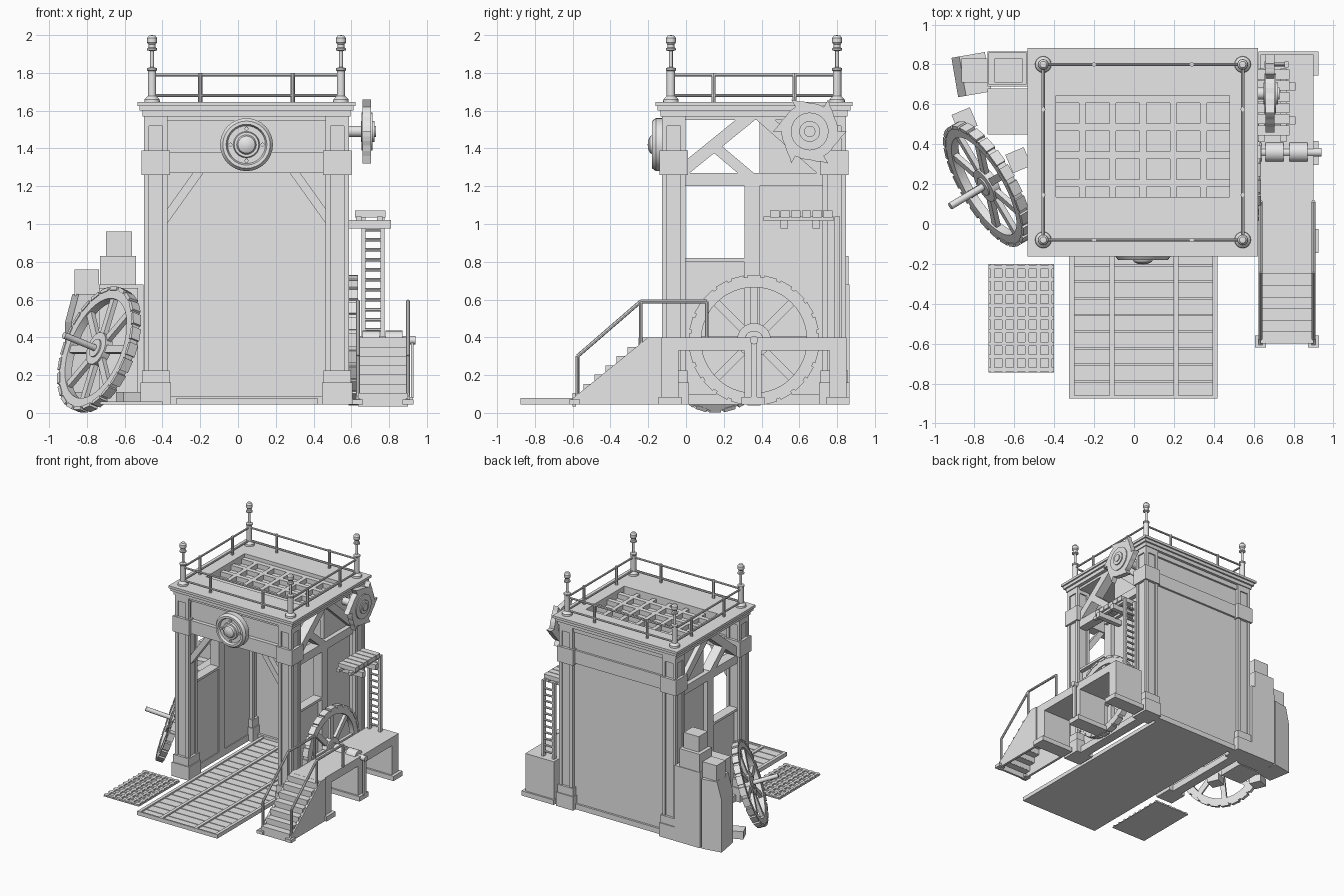
import bpy
import bmesh
from math import pi, cos, sin, radians
from mathutils import Matrix, Vector

default_cube = bpy.data.objects.get("Cube")
if default_cube:
    bpy.data.objects.remove(default_cube, do_unlink=True)

grey = bpy.data.materials.new("plain_grey")
grey.use_nodes = True
grey.diffuse_color = (.8, .8, .8, 1)
grey.node_tree.nodes["Principled BSDF"].inputs["Base Color"].default_value = grey.diffuse_color

# Tower centre, ground level and side-facing plane (local x, y, z become y, z, x)
CX, CY, GROUND = .045, .36, .045
SIDE = Matrix(((0, 0, 1, 0), (1, 0, 0, 0), (0, 1, 0, 0), (0, 0, 0, 1)))
FRONT = Matrix(((1, 0, 0, 0), (0, 0, 1, 0), (0, 1, 0, 0), (0, 0, 0, 1)))


def finish(name, bm, matrix=None, smooth=False):
    bmesh.ops.remove_doubles(bm, verts=bm.verts, dist=1e-5)
    if matrix:
        bm.transform(matrix)
    bmesh.ops.recalc_face_normals(bm, faces=bm.faces)
    mesh = bpy.data.meshes.new(name)
    bm.to_mesh(mesh)
    bm.free()
    mesh.materials.append(grey)
    if smooth:
        mesh.shade_smooth()
        mesh.set_sharp_from_angle(angle=radians(35))
    obj = bpy.data.objects.new(name, mesh)
    bpy.context.collection.objects.link(obj)
    return obj


def box(name, xs, ys, zs, matrix=None):
    bm = bmesh.new()
    bmesh.ops.create_cube(bm, size=1)
    for v in bm.verts:
        v.co = [lo + (hi - lo) * (c + .5) for (lo, hi), c in zip((xs, ys, zs), v.co)]
    return finish(name, bm, matrix)


def around(centre, half):
    return (centre - half, centre + half)


def frame_at(origin, axis):
    turn = Vector(axis).to_track_quat('Z', 'Y').to_matrix().to_4x4()
    return Matrix.Translation(origin) @ turn


def lathe(name, profile, matrix, segments=24):
    """Revolve a closed (radius, height) profile around local z."""
    bm = bmesh.new()
    rings = []
    for i in range(segments):
        a = 2 * pi * i / segments
        rings.append([bm.verts.new((r * cos(a), r * sin(a), h)) for r, h in profile])
    for i in range(segments):
        a, b = rings[i - 1], rings[i]
        for j in range(len(profile)):
            bm.faces.new((a[j - 1], a[j], b[j], b[j - 1]))
    return finish(name, bm, matrix, smooth=True)


def rod(name, start, end, radius, segments=12):
    axis = Vector(end) - Vector(start)
    profile = [(0, 0), (radius, 0), (radius, axis.length), (0, axis.length)]
    return lathe(name, profile, frame_at(start, axis), segments)


def prism(name, points, depth, matrix):
    """Extrude a flat outline along local z."""
    bm = bmesh.new()
    face = bm.faces.new([bm.verts.new((x, y, depth[0])) for x, y in points])
    new = bmesh.ops.extrude_face_region(bm, geom=[face])["geom"]
    verts = [g for g in new if isinstance(g, bmesh.types.BMVert)]
    bmesh.ops.translate(bm, verts=verts, vec=(0, 0, depth[1] - depth[0]))
    return finish(name, bm, matrix)


def strut(name, start, end, width, depth, plane):
    """Flat timber between two points of a plane."""
    a, b = Vector(start), Vector(end)
    side = (b - a).orthogonal().normalized() * width / 2
    return prism(name, [a + side, b + side, b - side, a - side], depth, plane)


def border(name, outer, inner, zs):
    """Rectangular ring around the tower centre."""
    (ox, oy), (ix, iy) = outer, inner
    for s in (-1, 1):
        box(name + "_side", sorted((CX + s * ix, CX + s * ox)), around(CY, oy), zs)
        box(name + "_end", around(CX, ix), sorted((CY + s * iy, CY + s * oy)), zs)


def wheel(name, matrix):
    radius, thick = .335, .022
    lathe(name + "_rim", [(.28, -thick), (radius, -thick), (radius, thick), (.28, thick)], matrix, 48)
    lathe(name + "_hub", [(0, -.03), (.05, -.03), (.05, -thick), (.09, -thick), (.09, thick),
                          (.05, thick), (.05, .03), (0, .03)], matrix)
    for i in range(8):
        turn = matrix @ Matrix.Rotation(pi * i / 4, 4, 'Z')
        box(name + "_spoke", (.06, .29), around(0, .02), around(0, .013), turn)
    for i in range(24):
        turn = matrix @ Matrix.Rotation(pi * i / 12, 4, 'Z')
        box(name + "_cleat", (radius - .01, radius + .01), around(0, .034), around(0, .026), turn)


# Corner columns, caps, plinths and finials
for sx in (-1, 1):
    for sy in (-1, 1):
        x, y = CX + sx * .48, CY + sy * .425
        for part, half, zs in (("column", .052, (GROUND, 1.58)), ("column_cap", .075, (1.26, 1.39)),
                               ("column_plinth", .08, (GROUND, .16)), ("column_foot", .072, (.16, .225)),
                               ("column_head", .062, (1.52, 1.58))):
            box(part, around(x, half), around(y, half), zs)
        for dx in (-1, 1):
            for dy in (-1, 1):
                box("column_edge", around(x + dx * .049, .013), around(y + dy * .049, .013), (GROUND, 1.58))
        post = [(0, 0), (.042, 0), (.04, .02), (.022, .038), (.022, .17), (.027, .175), (.027, .185),
                (.01, .19), (.01, .275), (.026, .28), (.026, .29), (.018, .295), (.018, .31), (.026, .32),
                (.026, .345), (.016, .358), (0, .36)]
        lathe("finial", post, Matrix.Translation((CX + sx * .5, CY + sy * .44, 1.64)), 16)

# Stepped cornice with sunken lattice roof
WELL = (.435, .285)
for half, zs in (((.578, .522), (1.625, 1.645)), ((.566, .51), (1.6, 1.625)), ((.55, .495), (1.57, 1.6))):
    border("cornice", half, WELL, zs)
box("roof_floor", around(CX, .5), around(CY, .45), (1.55, 1.575))
y0 = CY + .055
for half, zs in ((.285, (1.57, 1.615)),):
    for i in range(5):
        box("lattice_bar", around(CX + (i - 2) * .152, .017), around(CY, half), zs)
    for i in range(4):
        box("lattice_crossbar", around(CX, WELL[0]), around(y0 + (i - 1.5) * .14, .019), zs)
box("roof_apron", around(CX, WELL[0]), (CY - .285, CY - .225), (1.57, 1.645))

# Roof railing
for z in (1.68, 1.79):
    for s in (-1, 1):
        rod("roof_rail", (CX - .5, CY + s * .44, z), (CX + .5, CY + s * .44, z), .008, 8)
        rod("roof_rail", (CX + s * .5, CY - .44, z), (CX + s * .5, CY + .44, z), .008, 8)
for s in (-1, 1):
    for t in (-1, 1):
        rod("rail_post", (CX + t * .245, CY + s * .44, 1.64), (CX + t * .245, CY + s * .44, 1.8), .011, 8)
        rod("rail_post", (CX + s * .5, CY + t * .215, 1.64), (CX + s * .5, CY + t * .215, 1.8), .011, 8)

# Back wall, front header and knee braces
SPAN = around(CX, .43)
box("back_wall", SPAN, (.79, .815), (GROUND, 1.57))
for zs in ((1.27, 1.38), (1.53, 1.58), (GROUND, .09)):
    box("back_band", SPAN, (.77, .832), zs)
box("front_panel", SPAN, (-.08, -.05), (1.36, 1.57))
for zs in ((1.27, 1.38), (1.545, 1.58)):
    box("front_band", SPAN, (-.112, -.03), zs)
for s in (-1, 1):
    for depth in ((-.09, -.04), (.74, .79)):
        strut("knee_brace", (CX + s * .435, 1.02), (CX + s * .235, 1.3), .045, depth, FRONT)

# Side walls and trusses
for s in (-1, 1):
    x = CX + s * .48
    wide, thin = around(x, .04), around(x - s * .015, .018)
    box("side_beam", wide, (-.01, .73), (1.2, 1.27))
    box("side_top_beam", wide, (-.01, .73), (1.55, 1.58))
    box("side_sill", wide, (-.01, .73), (GROUND, .1))
    box("low_wall", thin, (-.01, .33), (GROUND, .81))
    box("low_wall_ledge", wide, (-.01, .33), (.8, .82))
    box("side_post", wide, (.31, .39), (GROUND, 1.22))
    box("tall_wall", thin, (.39, .73), (GROUND, 1.57))
    strut("truss_long", (-.02, 1.28), (.35, 1.58), .065, wide, SIDE)
    strut("truss_back", (.39, 1.58), (.73, 1.28), .065, wide, SIDE)
    strut("truss_short", (.15, 1.41), (.34, 1.25), .055, wide, SIDE)

# Round front emblem
emblem = frame_at((CX, -.1, 1.42), (0, -1, 0))
lathe("emblem", [(0, 0), (.125, 0), (.14, .015), (.14, .06), (.125, .08), (.108, .08), (.1, .06),
                 (.07, .06), (.065, .075), (.052, .075), (.045, .09), (.025, .1), (0, .103)], emblem, 32)
for i in range(4):
    a = pi * i / 2
    rod("emblem_bolt", emblem @ Vector((.085 * cos(a), .085 * sin(a), .05)),
        emblem @ Vector((.085 * cos(a), .085 * sin(a), .072)), .011, 8)

# Ratchet gear on its shaft
outline = []
for i in range(36):
    a = -2 * pi * i / 36
    if i % 6 == 0:
        outline.append((.15 * cos(a), .15 * sin(a)))
    r = .195 if i % 6 == 0 else .15 + .03 * max(0, 3 - i % 6) / 3
    outline.append((r * cos(a), r * sin(a)))
prism("ratchet_gear", outline, (.66, .705), Matrix.Translation((0, .655, 1.49)) @ SIDE)
gear = (.655, 1.49)
for radius, start, end in ((.03, .5, .73), (.055, .65, .722), (.1, .655, .713)):
    rod("gear_shaft", (start, *gear), (end, *gear), radius, 24)

# High plank platform and ladder
for i in range(6):
    box("platform_plank", (.62, .78), around(.47 + i * .056, .025), (1.035, 1.072))
for x in (.64, .75):
    box("platform_bearer", around(x, .015), (.41, .78), (1.015, 1.04))
for y in (.52, .69):
    box("platform_joist", (.58, .81), around(y, .02), (.975, 1.02))
for x in (.665, .765):
    box("ladder_rail", around(x, .01), around(.8, .015), (.4, 1.04))
for i in range(11):
    rod("ladder_rung", (.665, .8, .44 + i * .053), (.765, .8, .44 + i * .053), .009, 8)

# Side walkway with legs, stairs and handrails
WALK = (.635, .9)
box("walkway_deck", WALK, (-.2, .85), (.33, .4))
for y in (-.085, .355, .805):
    box("walkway_leg", WALK, around(y, .045), (GROUND, .35))
    box("walkway_footing", (.625, .925), around(y, .06), (GROUND, .085))
STEPS = 7
for i in range(STEPS):
    y, z = -.6 + i * .058, .055 + i * .049
    box("stair_tread", WALK, (y, y + .075), (z + .025, z + .05))
    box("stair_riser", WALK, (y, y + .018), (z - .02, z + .05))
for x in WALK:
    prism("stair_stringer", [(-.62, .06), (-.2, .4), (-.13, .4), (-.13, GROUND), (-.62, GROUND)],
          around(x, .01), SIDE)
    box("stair_foot", around(x, .028), (-.62, -.56), (GROUND, .07))
    path = [(x, -.575, .08), (x, -.575, .3), (x, -.24, .59), (x, .11, .59), (x, .11, .4)]
    for a, b in zip(path, path[1:]):
        rod("handrail", a, b, .01, 8)
    rod("handrail_post", (x, -.24, .35), (x, -.24, .59), .01, 8)

# Upright side wheel, axle and crank
wheel("side_wheel", frame_at((.61, CY, .385), (1, 0, 0)))
for start, end, radius in ((.5, .94, .022), (.66, .75, .05), (.78, .87, .05)):
    rod("wheel_axle", (start, CY, .385), (end, CY, .385), radius, 20)
box("crank_arm", (.915, .93), around(CY, .016), (.08, .39))

# Leaning loose wheel, its axle and chocks
lean = Vector((-.81, -.48, .33)).normalized()
loose = Vector((-.735, .2, .335))
wheel("loose_wheel", frame_at(loose, lean))
rod("loose_axle", loose - lean * .06, loose + lean * .23, .018)
for x, y in ((-.85, .52), (-.58, .32)):
    box("wheel_chock", around(0, .05), around(0, .05), (GROUND, .11),
        Matrix.Translation((x, y, 0)) @ Matrix.Rotation(.4, 4, 'Z'))

# Stacked machine cabinets at the back left
box("tall_cabinet", (-.735, -.5), (.69, .865), (GROUND, .68))
box("tall_cabinet_neck", (-.73, -.54), (.7, .86), (.68, .83))
box("tall_cabinet_cap", (-.7, -.56), (.71, .83), (.82, .96))
box("low_cabinet", (-.735, -.53), (.45, .68), (GROUND, .66))
tilted = Matrix.Translation((-.81, .75, 0)) @ Matrix.Rotation(.17, 4, 'Z') @ FRONT
prism("slanted_cabinet", [(-.09, GROUND), (-.09, .48), (-.05, .63), (.08, .63), (.08, GROUND)], (-.1, .1), tilted)
box("slanted_cabinet_cap", around(-.8, .065), around(.77, .06), (.62, .76))

# Plank ramp running through the tower
RAMP = (-.325, .42)
box("ramp_base", RAMP, (-.875, .8), (GROUND, .058))
for i in range(20):
    box("ramp_plank", RAMP, around(-.83 + i * .083, .038), (.055, .066))
for x in (-.312, -.11, .21, .407):
    box("ramp_rail", around(x, .013), (-.875, .79), (.055, .078))
for y in (-.868, .79):
    box("ramp_end", RAMP, around(y, .007), (.055, .078))

# Grated mat
box("mat_base", (-.73, -.4), (-.745, -.2), (GROUND, .049))
for i in range(6):
    box("mat_bar", around(-.71 + i * .058, .01), (-.745, -.2), (.048, .06))
for i in range(9):
    box("mat_crossbar", (-.73, -.4), around(-.73 + i * .0644, .01), (.048, .06))
